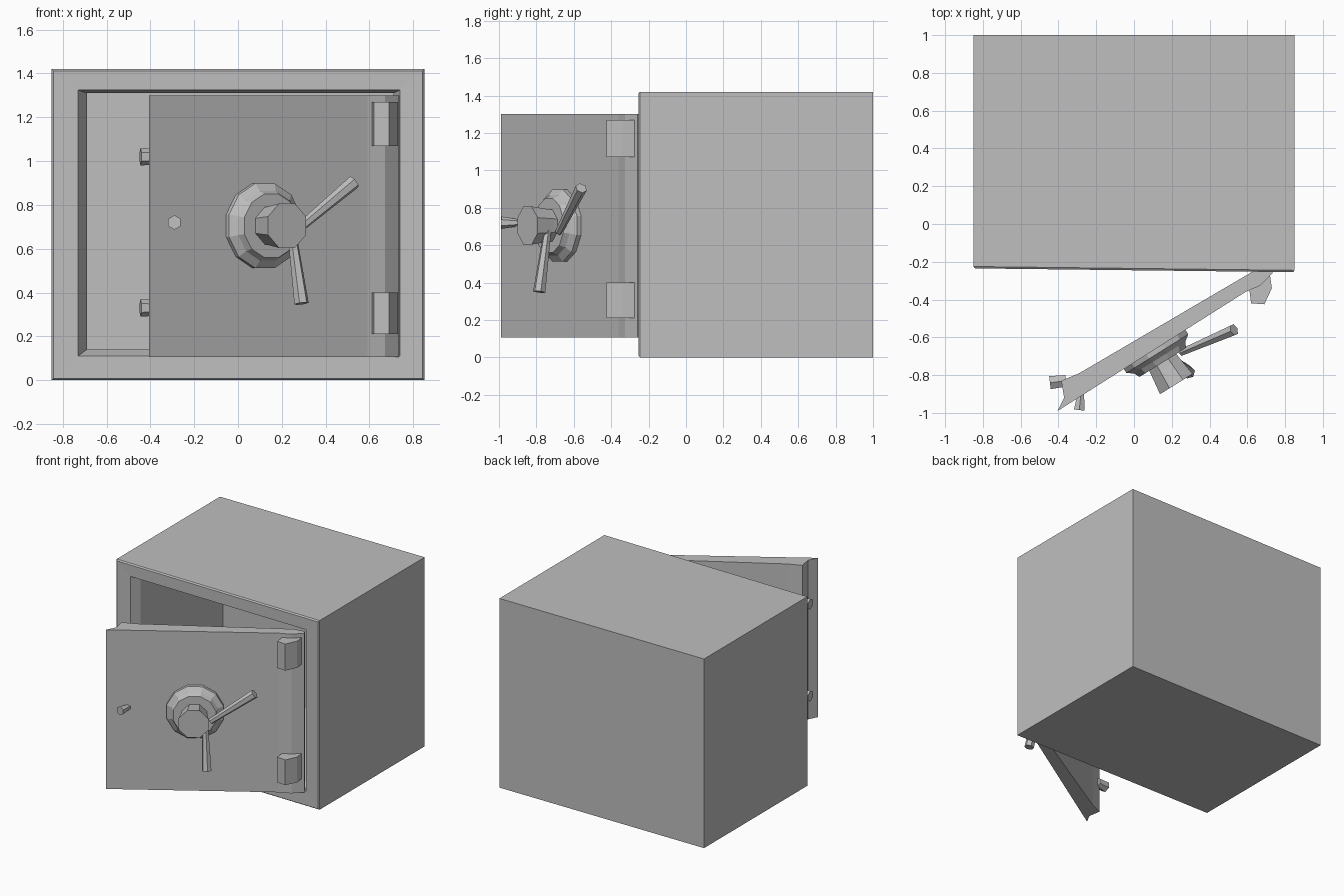
import bpy
import bmesh
import math
from mathutils import Vector

if "Cube" in bpy.data.objects:
    bpy.data.objects.remove(bpy.data.objects["Cube"])

GREY = (0.52, 0.52, 0.52, 1)
steel = bpy.data.materials.new("grey_steel")
steel.use_nodes = True
steel.diffuse_color = GREY
steel.node_tree.nodes["Principled BSDF"].inputs["Base Color"].default_value = GREY


def loft(name, rings):
    """Skin a list of equal-sized point rings and cap both ends."""
    bm = bmesh.new()
    loops = [[bm.verts.new(p) for p in ring] for ring in rings]
    n = len(loops[0])
    for a, b in zip(loops, loops[1:]):
        for i in range(n):
            j = (i + 1) % n
            bm.faces.new((a[i], a[j], b[j], b[i]))
    bm.faces.new(loops[0])
    bm.faces.new(loops[-1])
    bmesh.ops.recalc_face_normals(bm, faces=bm.faces)
    mesh = bpy.data.meshes.new(name)
    bm.to_mesh(mesh)
    bm.free()
    mesh.materials.append(steel)
    obj = bpy.data.objects.new(name, mesh)
    bpy.context.collection.objects.link(obj)
    return obj


def frame(x0, x1, z0, z1, y_left, y_right):
    return [(x0, y_left, z0), (x1, y_right, z0), (x1, y_right, z1), (x0, y_left, z1)]


def prism(name, plan, z0, z1):
    return loft(name, [[(x, y, z) for x, y in plan] for z in (z0, z1)])


def turned(name, start, axis, profile, sides):
    """Faceted round part: profile is (distance along axis, radius)."""
    start, axis = Vector(start), Vector(axis).normalized()
    turn = axis.to_track_quat('Z', 'Y')
    rings = []
    for d, r in profile:
        angles = [math.tau * (i + 0.5) / sides for i in range(sides)]
        rings.append([start + turn @ Vector((r * math.cos(a), r * math.sin(a), d))
                      for a in angles])
    return loft(name, rings)


def rod(name, start, end, r0, r1, sides=6):
    axis = Vector(end) - Vector(start)
    return turned(name, start, axis, [(0, r0), (axis.length, r1)], sides)


# Hollow cabinet: outer shell, front rim, tapered rebate, cavity
loft("safe_body", [
    frame(-0.85, 0.85, 0.0, 1.42, 1.0, 1.0),
    frame(-0.85, 0.85, 0.0, 1.42, -0.225, -0.245),
    frame(-0.842, 0.842, 0.008, 1.412, -0.235, -0.255),
    frame(-0.73, 0.74, 0.11, 1.325, -0.235, -0.252),
    frame(-0.69, 0.71, 0.14, 1.31, -0.17, -0.17),
    frame(-0.69, 0.71, 0.14, 1.31, 0.81, 0.81),
])

# Open door with a hollowed free edge and a hinge-side return
prism("door", [(-0.405, -0.99), (0.59, -0.36), (0.67, -0.325), (0.735, -0.26),
               (0.72, -0.235), (0.64, -0.245), (-0.29, -0.79),
               (-0.385, -0.83), (-0.37, -0.92)], 0.105, 1.30)

# Hinges
hinge_plan = [(0.61, -0.34), (0.62, -0.42), (0.69, -0.425), (0.73, -0.34), (0.72, -0.27)]
for label, z0, z1 in (("lower", 0.21, 0.40), ("upper", 1.07, 1.27)):
    prism(label + "_hinge", hinge_plan, z0, z1)

# Locking bolts on the free edge
for label, z in (("lower", 0.33), ("upper", 1.02)):
    rod(label + "_bolt", (-0.36, -0.83, z), (-0.445, -0.84, z), 0.035, 0.04)

# Pull knob
rod("pull_knob", (-0.28, -0.89, 0.72), (-0.29, -0.985, 0.72), 0.018, 0.033)

# Dial plate and hub, square to the door
outward = (0.53, -0.85, 0)
dial_centre = (0.11, -0.665, 0.705)
turned("dial_plate", dial_centre, outward,
       [(-0.02, 0.20), (0.025, 0.20), (0.05, 0.165), (0.08, 0.15)], 12)
turned("dial_hub", dial_centre, outward, [(0.06, 0.09), (0.11, 0.095), (0.215, 0.11)], 8)

# Handle spokes
rod("side_spoke", (0.25, -0.68, 0.67), (0.53, -0.56, 0.905), 0.02, 0.032)
rod("lower_spoke", (0.245, -0.74, 0.68), (0.29, -0.785, 0.35), 0.02, 0.034)
